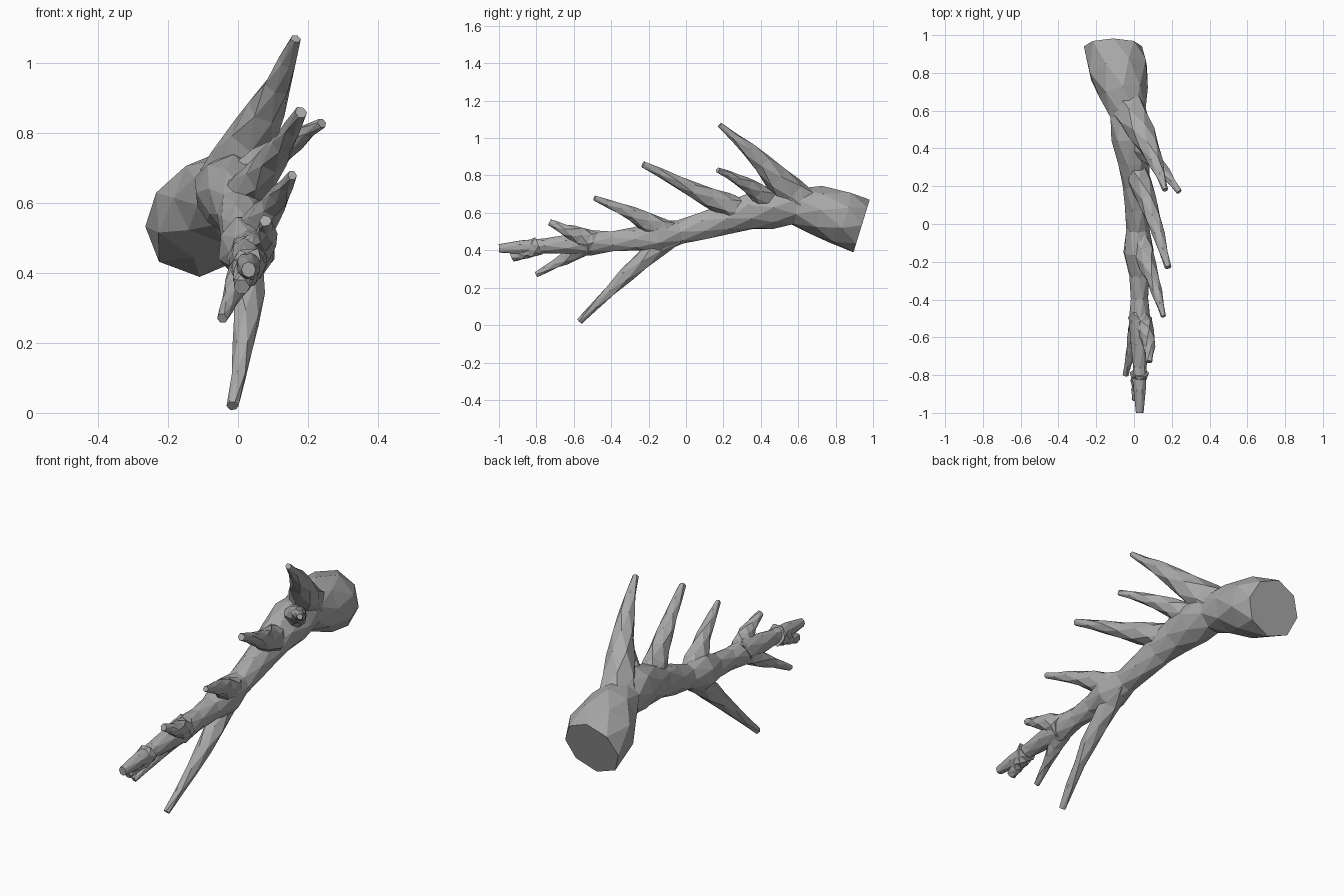
import bpy, bmesh, math, random
from mathutils import Vector

random.seed(4)
if "Cube" in bpy.data.objects:
    bpy.data.objects.remove(bpy.data.objects["Cube"], do_unlink=True)

# Single weathered grey colour
wood = bpy.data.materials.new("grey wood")
wood.use_nodes = True
grey = (0.4, 0.4, 0.4, 1)
wood.diffuse_color = grey
wood.node_tree.nodes["Principled BSDF"].inputs["Base Color"].default_value = grey


def bump(t, middle, width):
    return math.exp(-((t - middle) / width) ** 2)


def stem_centre(t):
    """Arched axis of the stem, from the broken butt (t = 0) to the tip (t = 1)."""
    across = 0.03 - 0.14 * (1 - t) ** 4
    height = 0.41 + 0.12 * (1 - t) + 0.13 * bump(t, 0.23, 0.22) - 0.04 * bump(t, 0, 0.08)
    return Vector((across, 0.94 - 1.94 * t, height))


def stem_radius(t):
    """Steady taper, swollen at the knots where branches leave."""
    knots = {0.08: 0.03, 0.28: 0.03, 0.42: 0.02, 0.57: 0.05, 0.72: 0.03, 0.8: 0.03, 0.92: 0.02}
    taper = 0.02 + 0.12 * (1 - t) ** 2
    return taper + sum(swell * bump(t, place, 0.06) for place, swell in knots.items())


def limb(name, centre, radius, width, steps, sides, rough):
    """Faceted tube along centre(t); width(t) narrows the section sideways."""
    bm = bmesh.new()
    rings = []
    for i in range(steps + 1):
        t = i / steps
        along = centre(min(t + 0.05, 1)) - centre(max(t - 0.05, 0))
        if i == 0:
            along.x = 0  # the butt is cut square across
        along.normalize()
        side = along.cross(Vector((0, 0, 1))).normalized()
        up = side.cross(along)
        ring = []
        for k in range(sides):
            angle = math.tau * (k + 0.5 * (i % 2)) / sides
            reach = radius(t) * (1 + random.uniform(-rough, rough))
            offset = side * width(t) * math.cos(angle) + up * math.sin(angle)
            ring.append(bm.verts.new(centre(t) + offset * reach))
        rings.append(ring)
    # Triangulated skin between staggered rings
    for i, (a, b) in enumerate(zip(rings, rings[1:])):
        for k in range(sides):
            n = (k + 1) % sides
            if i % 2 == 0:
                bm.faces.new((a[k], a[n], b[k]))
                bm.faces.new((a[n], b[n], b[k]))
            else:
                bm.faces.new((a[k], a[n], b[n]))
                bm.faces.new((a[k], b[n], b[k]))
    bm.faces.new(rings[0])
    bm.faces.new(rings[-1])
    bmesh.ops.recalc_face_normals(bm, faces=bm.faces)
    mesh = bpy.data.meshes.new(name)
    bm.to_mesh(mesh)
    bm.free()
    mesh.materials.append(wood)
    obj = bpy.data.objects.new(name, mesh)
    bpy.context.collection.objects.link(obj)


def branch(name, start, tip, thick, blunt, bow=(0, 0, 0)):
    """Side branch leaving the stem at start, bowed on its way to a tip of radius blunt."""
    root, end = stem_centre(start), Vector(tip)

    def centre(t):
        return root.lerp(end, t) + Vector(bow) * math.sin(math.pi * t)

    def radius(t):
        return blunt + thick * (1 - t) ** 1.2

    limb(name, centre, radius, lambda t: 0.95, 6, 6, 0.1)


# Main stem, broad at the butt and narrower sideways beyond it
limb("main_stem", stem_centre, stem_radius,
     lambda t: 0.9 + 0.2 * bump(t, 0, 0.16), 16, 8, 0.05)

# Upper side branches
branch("tall_branch", 0.16, (0.165, 0.18, 1.07), 0.09, 0.015, (0.02, 0, 0.02))
branch("short_upper_branch", 0.24, (0.24, 0.17, 0.83), 0.06, 0.015, (0.01, 0, 0.02))
branch("middle_upper_branch", 0.33, (0.18, -0.23, 0.86), 0.06, 0.018, (0.01, 0, 0))
branch("front_upper_branch", 0.53, (0.155, -0.49, 0.68), 0.06, 0.014, (0.01, 0, 0.01))
branch("upper_twig", 0.74, (0.08, -0.73, 0.55), 0.05, 0.018, (0.02, 0, 0))

# Lower side branches
branch("long_lower_branch", 0.52, (-0.015, -0.57, 0.02), 0.05, 0.018, (0.02, 0, 0.01))
branch("lower_twig", 0.74, (-0.045, -0.8, 0.27), 0.04, 0.015)
branch("tip_fork", 0.89, (0.01, -0.93, 0.36), 0.03, 0.024)
